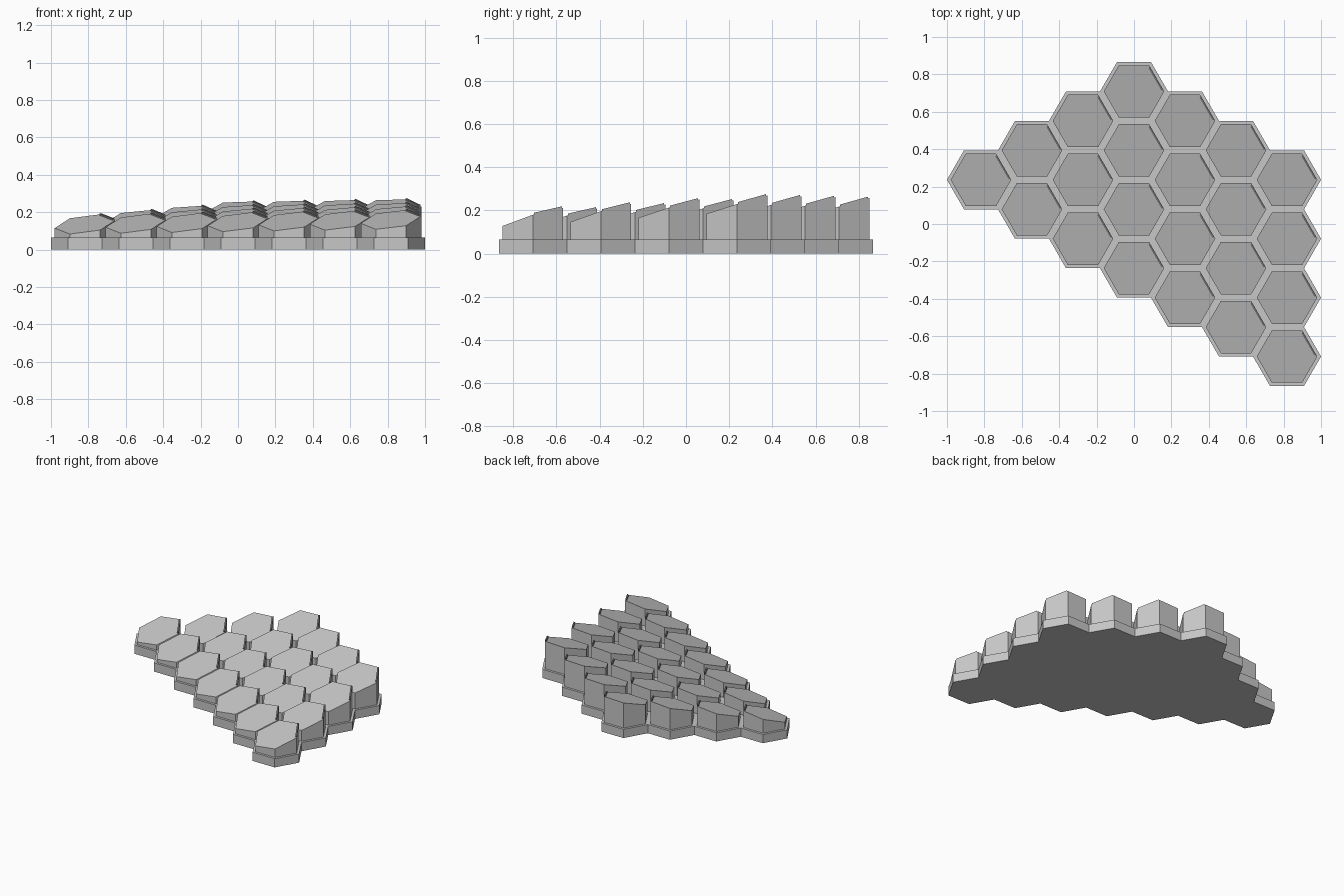
import bpy, bmesh
from math import sin, cos, pi, sqrt
from mathutils import Vector

old = bpy.data.objects.get("Cube")
if old:
    bpy.data.objects.remove(old, do_unlink=True)

R = 2 / 11                 # base cell radius
TILE_R = R * 0.89          # tile radius
ROW = sqrt(3) * R          # cell spacing along y
BASE_H = 0.065


def material(name, value):
    m = bpy.data.materials.new(name)
    m.use_nodes = True
    colour = (value, value, value, 1)
    m.diffuse_color = colour
    bsdf = m.node_tree.nodes["Principled BSDF"]
    bsdf.inputs["Base Color"].default_value = colour
    bsdf.inputs["Roughness"].default_value = 0.8
    return m


def corners(x, y, r):
    return [(x + r * cos(k * pi / 3), y + r * sin(k * pi / 3)) for k in range(6)]


def prism(bm, outline, bottom, top):
    """Upright prism; bottom and top give z for any x, y. Returns its sides."""
    low = [bm.verts.new((x, y, bottom(x, y))) for x, y in outline]
    high = [bm.verts.new((x, y, top(x, y))) for x, y in outline]
    bm.faces.new(low[::-1])
    bm.faces.new(high)
    n = len(outline)
    return [bm.faces.new((low[i], low[(i + 1) % n], high[(i + 1) % n], high[i]))
            for i in range(n)]


def finish(name, bm, mats):
    bmesh.ops.recalc_face_normals(bm, faces=bm.faces)
    mesh = bpy.data.meshes.new(name)
    bm.to_mesh(mesh)
    bm.free()
    for mat in mats:
        mesh.materials.append(mat)
    obj = bpy.data.objects.new(name, mesh)
    bpy.context.collection.objects.link(obj)


grey = material("mid grey", 0.57)
dark = material("dark grey", 0.2)

# Cell centres: columns growing from one to four, then sliding forward
cells = []
for col in range(7):
    x = (col - 3) * 1.5 * R
    back = ROW * (2.25 - 0.5 * abs(col - 3))
    for row in range(min(col + 1, 4)):
        cells.append((x, back - row * ROW))

base, tiles, ridges = bmesh.new(), bmesh.new(), bmesh.new()
for cx, cy in cells:
    # Tilted top that flattens sideways towards the high back corner
    tilt_x, tilt_y = 0.103 - 0.061 * cx - 0.096 * cy, 0.3
    peak = 0.229 + 0.049 * cx + 0.06 * (cy - 0.24)
    mid = peak - TILE_R * (0.5 * tilt_x + sqrt(0.75) * tilt_y)

    def top(x, y):
        return mid + tilt_x * (x - cx) + tilt_y * (y - cy)

    prism(base, corners(cx, cy, R), lambda x, y: 0, lambda x, y: BASE_H)
    prism(tiles, corners(cx, cy, TILE_R), lambda x, y: BASE_H - 0.01, top)

    # Thin dark ridge along one upper edge, with its outer side like the wall
    a, b = (Vector(p) for p in corners(cx, cy, TILE_R)[:2])
    c, d = (Vector(p) for p in corners(cx, cy, TILE_R - 0.012)[:2])
    strip = [a.lerp(b, 0.04), a.lerp(b, 0.96), c.lerp(d, 0.96), c.lerp(d, 0.04)]
    sides = prism(ridges, strip, top, lambda x, y: top(x, y) + 0.008)
    sides[0].material_index = 1

# Fuse neighbouring base cells into one slab without inner walls
bmesh.ops.remove_doubles(base, verts=base.verts, dist=0.001)
shared = [f for f in base.faces if len(f.verts) == 4 and
          all(len(e.link_faces) > 2 for e in f.edges if
              abs(e.verts[0].co.z - e.verts[1].co.z) < 0.001)]
bmesh.ops.delete(base, geom=shared, context="FACES_ONLY")
finish("hex_base", base, [grey])
finish("tilted_tiles", tiles, [grey])
finish("edge_ridges", ridges, [dark, grey])
